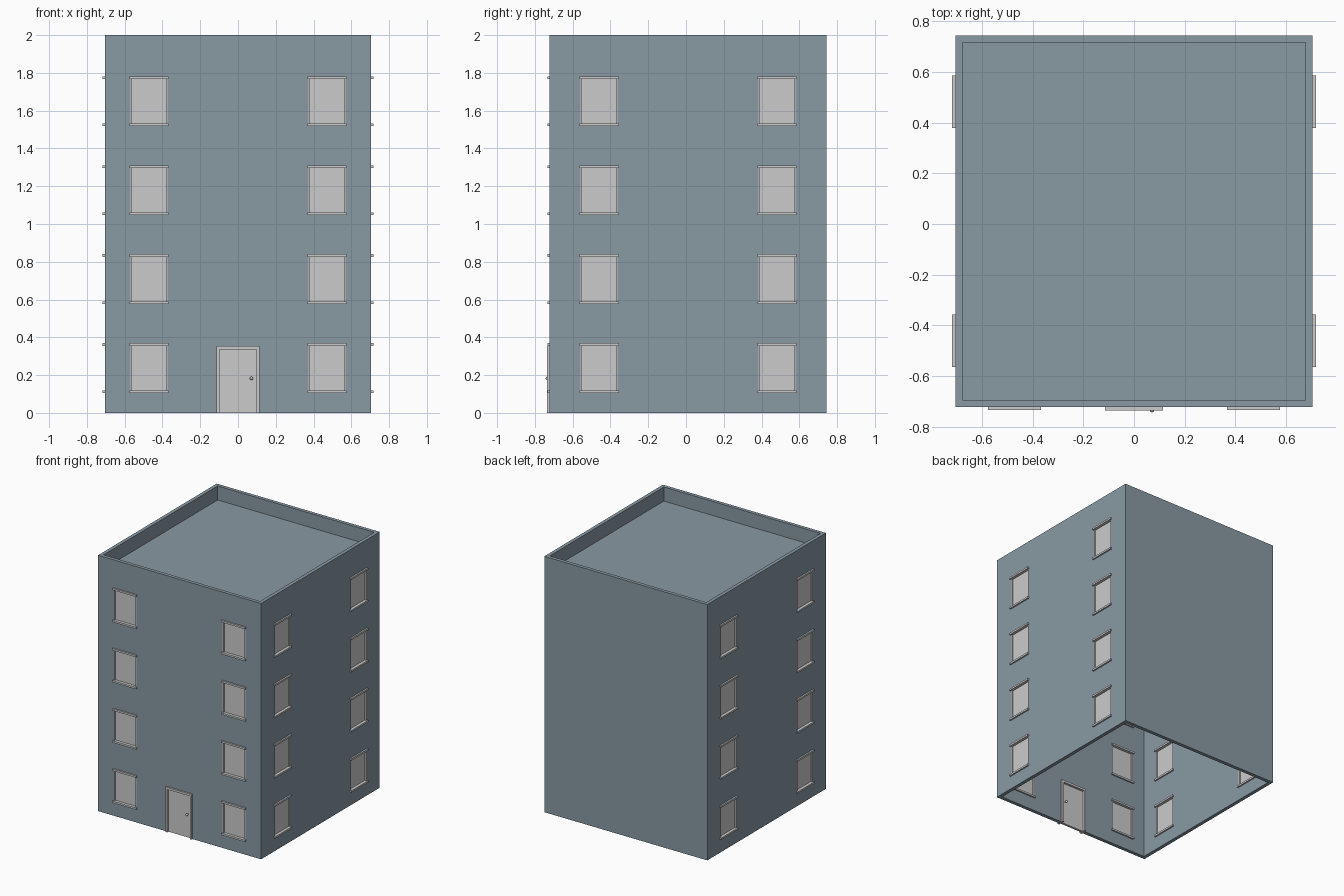
import bpy, bmesh
from math import pi
from mathutils import Matrix, Vector

if "Cube" in bpy.data.objects:
    bpy.data.objects.remove(bpy.data.objects["Cube"])

W, FRONT, BACK, H = 0.705, -0.722, 0.744, 2.0   # half width, front y, back y, height
T = 0.028                                       # wall thickness
MID = (FRONT + BACK) / 2
STOREY, OFFSET = 0.471, 0.471                   # window spacing
ROOF = 1.89
PROUD = 0.012                                   # how far trim stands off the wall

wall_mat = bpy.data.materials.new("blue_grey_wall")
wall_mat.diffuse_color = (0.25, 0.32, 0.37, 1)
wall_mat.use_nodes = True
wall_mat.node_tree.nodes["Principled BSDF"].inputs["Base Color"].default_value = wall_mat.diffuse_color


def box(bm, x, y, z, m=Matrix()):
    """Add a box given (min, max) ranges on each axis."""
    size = Vector((x[1] - x[0], y[1] - y[0], z[1] - z[0]))
    mid = Vector((sum(x), sum(y), sum(z))) / 2
    mat = m @ Matrix.Translation(mid) @ Matrix.Diagonal((*size, 1))
    bmesh.ops.create_cube(bm, size=1, matrix=mat)


def finish(bm, name, mat=None):
    me = bpy.data.meshes.new(name)
    bm.to_mesh(me)
    bm.free()
    ob = bpy.data.objects.new(name, me)
    bpy.context.collection.objects.link(ob)
    if mat:
        me.materials.append(mat)
    return ob


def cut(target, bm):
    """Subtract the boxes in bm from the target."""
    cutter = finish(bm, "cutter")
    cutter.hide_render = True
    mod = target.modifiers.new("cut", 'BOOLEAN')
    mod.operation, mod.solver, mod.object = 'DIFFERENCE', 'EXACT', cutter
    bpy.context.view_layer.objects.active = target
    bpy.ops.object.modifier_apply(modifier=mod.name)
    bpy.data.objects.remove(cutter)


# wall frames: local x runs along the wall, local -y points outward, y = 0 is the outer face
walls = [Matrix.Translation((0, FRONT, 0)),
         Matrix.Translation((W, MID, 0)) @ Matrix.Rotation(pi / 2, 4, 'Z'),
         Matrix.Translation((-W, MID, 0)) @ Matrix.Rotation(-pi / 2, 4, 'Z')]
spots = [m @ Matrix.Translation((sx * OFFSET, 0, k * STOREY))
         for m in walls for sx in (-1, 1) for k in range(4)]

# shell: hollow below, with a roof deck inside a parapet
bm = bmesh.new()
box(bm, (-W, W), (FRONT, BACK), (0, H))
building = finish(bm, "building_walls", wall_mat)
bm = bmesh.new()
for z in ((-0.1, ROOF - T), (ROOF, H + 0.1)):
    box(bm, (-W + T, W - T), (FRONT + T, BACK - T), z)
cut(building, bm)

# window and door openings
bm = bmesh.new()
for m in spots:
    box(bm, (-0.098, 0.098), (-0.05, T + 0.05), (0.112, 0.362), m)
box(bm, (-0.106, 0.106), (-0.05, T + 0.05), (-0.05, 0.343), walls[0])
cut(building, bm)

# window parts: lintels, sills, side frames and panes
parts = {
    "window_lintels": [((-0.104, 0.104), (-PROUD, T + PROUD), (0.355, 0.369))],
    "window_sills": [((-0.104, 0.104), (-PROUD, T + PROUD), (0.105, 0.119))],
    "window_frames": [((s - 0.004, s + 0.004), (0.0005, T - 0.0005), (0.119, 0.355))
                      for s in (-0.095, 0.095)],
    "window_panes": [((-0.092, 0.092), (0.011, 0.017), (0.119, 0.355))],
}
for name, boxes in parts.items():
    bm = bmesh.new()
    for m in spots:
        for b in boxes:
            box(bm, *b, m)
    finish(bm, name)

# door frame: an upside-down U extruded through the wall
bm = bmesh.new()
y0, y1 = FRONT - PROUD - 0.001, FRONT + T + PROUD
outer = [(-0.114, 0), (-0.114, 0.353), (0.114, 0.353), (0.114, 0)]
inner = [(-0.098, 0), (-0.098, 0.336), (0.098, 0.336), (0.098, 0)]
vo = [bm.verts.new((x, y0, z)) for x, z in outer]
vi = [bm.verts.new((x, y0, z)) for x, z in inner]
faces = [bm.faces.new((vo[i], vo[i + 1], vi[i + 1], vi[i])) for i in range(3)]
ext = bmesh.ops.extrude_face_region(bm, geom=faces, use_keep_orig=True)
bmesh.ops.translate(bm, vec=(0, y1 - y0, 0),
                    verts=[v for v in ext["geom"] if isinstance(v, bmesh.types.BMVert)])
bmesh.ops.recalc_face_normals(bm, faces=bm.faces)
finish(bm, "door_frame")

# door leaf
bm = bmesh.new()
box(bm, (-0.098, 0.098), (0.004, 0.022), (0, 0.336), walls[0])
finish(bm, "door")

# door knobs on short stems, outside and inside
bm = bmesh.new()
for y, stem in ((FRONT - 0.012, 0.010), (FRONT + T + 0.008, -0.010)):
    bmesh.ops.create_uvsphere(bm, u_segments=16, v_segments=8, radius=0.009,
                              matrix=Matrix.Translation((0.071, y, 0.183)))
    bmesh.ops.create_cone(bm, segments=12, radius1=0.004, radius2=0.004, depth=0.02, cap_ends=True,
                          matrix=Matrix.Translation((0.071, y + stem, 0.183))
                          @ Matrix.Rotation(pi / 2, 4, 'X'))
knobs = finish(bm, "door_knobs")
bpy.ops.object.select_all(action='DESELECT')
knobs.select_set(True)
bpy.context.view_layer.objects.active = knobs
bpy.ops.object.shade_smooth_by_angle()
